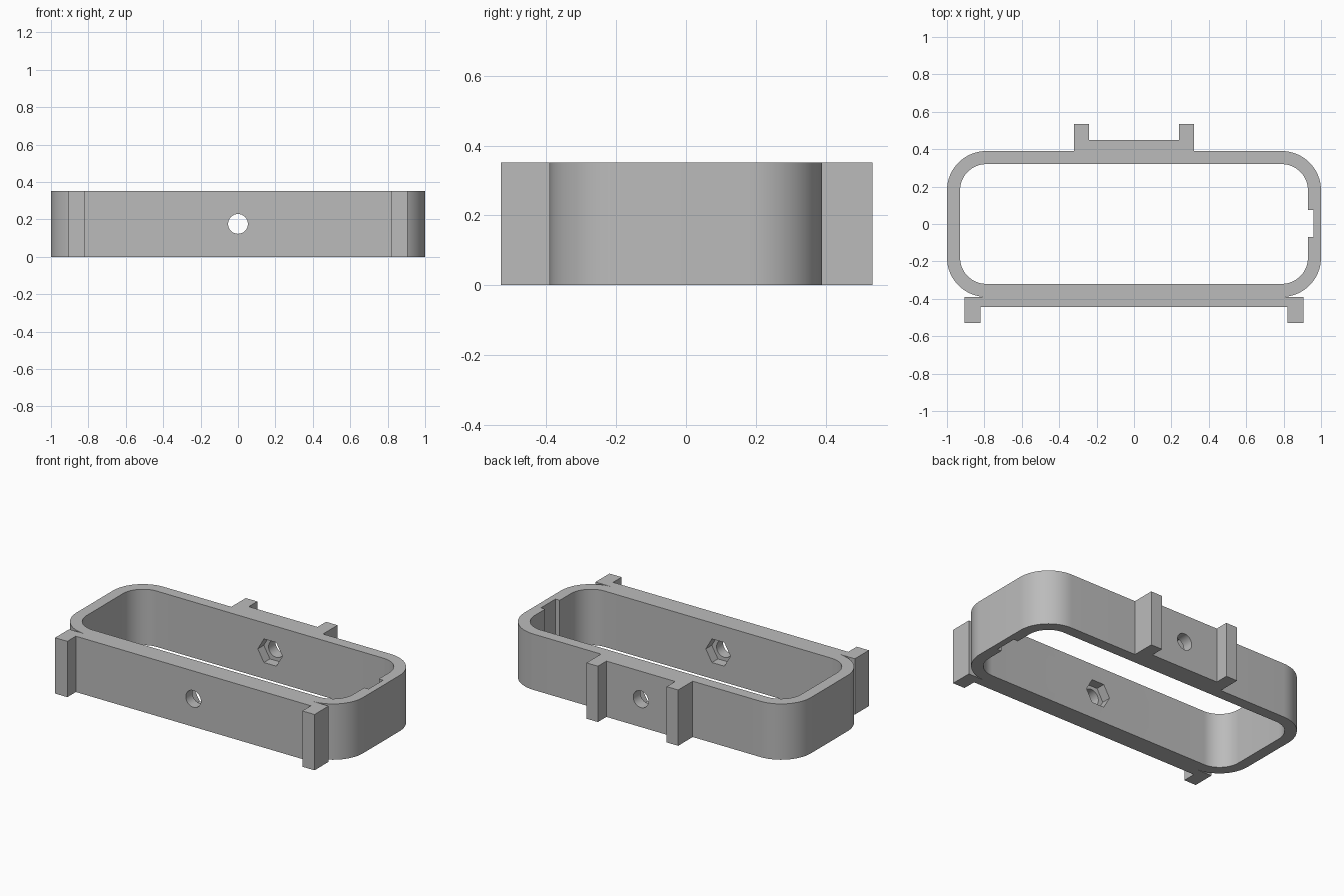
import bpy, bmesh
from math import sin, cos, pi
from mathutils import Matrix

cube = bpy.data.objects.get("Cube")
if cube:
    bpy.data.objects.remove(cube, do_unlink=True)

HEIGHT = 0.352
MID = 0.176
CX, CY = 0.79, 0.18      # corner arc centres
STEPS = 16

grey = bpy.data.materials.new("plain grey")
grey.use_nodes = True
grey.diffuse_color = (0.5, 0.5, 0.5, 1)
grey.node_tree.nodes["Principled BSDF"].inputs["Base Color"].default_value = (0.5, 0.5, 0.5, 1)


def arc(sx, sy, radius, start):
    """Quarter circle, counter-clockwise, round one corner centre."""
    angles = [start + pi / 2 * i / STEPS for i in range(STEPS + 1)]
    return [(sx * CX + radius * cos(a), sy * CY + radius * sin(a)) for a in angles]


def prism(name, outline, z0, z1):
    bm = bmesh.new()
    face = bm.faces.new([bm.verts.new((x, y, z0)) for x, y in outline])
    top = bmesh.ops.extrude_face_region(bm, geom=[face])["geom"]
    bmesh.ops.translate(bm, vec=(0, 0, z1 - z0),
                        verts=[v for v in top if isinstance(v, bmesh.types.BMVert)])
    bmesh.ops.recalc_face_normals(bm, faces=bm.faces)
    return finish(name, bm)


def rod(name, sides, radius, y0, y1, spin=0):
    """Prism lying along y at mid height."""
    bm = bmesh.new()
    bmesh.ops.create_cone(bm, cap_ends=True, segments=sides, radius1=radius,
                          radius2=radius, depth=y1 - y0)
    place = (Matrix.Translation((0, (y0 + y1) / 2, MID))
             @ Matrix.Rotation(pi / 2, 4, 'X') @ Matrix.Rotation(spin, 4, 'Z'))
    bmesh.ops.transform(bm, matrix=place, verts=bm.verts)
    return finish(name, bm)


def finish(name, bm):
    mesh = bpy.data.meshes.new(name)
    bm.to_mesh(mesh)
    bm.free()
    mesh.materials.append(grey)
    obj = bpy.data.objects.new(name, mesh)
    bpy.context.collection.objects.link(obj)
    return obj


# Outer outline: rounded frame with mounting pads and lugs front and back
back_lug = [(0.32, 0.39), (0.32, 0.535), (0.24, 0.535), (0.24, 0.45)]
front_lug = [(0.82, -0.445), (0.82, -0.53), (0.905, -0.53), (0.905, -0.39)]


def mirrored(points):
    return [(-x, y) for x, y in reversed(points)]


outline = (arc(1, 1, 0.21, 0) + back_lug + mirrored(back_lug)
           + arc(-1, 1, 0.21, pi / 2) + arc(-1, -1, 0.21, pi)
           + mirrored(front_lug) + front_lug + arc(1, -1, 0.21, 3 * pi / 2))
frame = prism("bracket_frame", outline, 0, HEIGHT)

# Inner opening, with a shallow slot in the left end wall
slot = [(0.93, -0.07), (0.96, -0.07), (0.96, 0.075), (0.93, 0.075)]
opening = (arc(1, 1, 0.14, 0) + arc(-1, 1, 0.14, pi / 2)
           + arc(-1, -1, 0.14, pi) + arc(1, -1, 0.14, 3 * pi / 2) + slot)
cutters = [
    prism("opening_cutter", opening, -0.1, HEIGHT + 0.1),
    rod("bolt_hole_cutter", 32, 0.053, -0.7, 0.7),
    rod("nut_recess_cutter", 6, 0.086, -0.38, 0.38, pi / 6),
]

bpy.context.view_layer.objects.active = frame
for cutter in cutters:
    cutter.hide_render = True
    cut = frame.modifiers.new(cutter.name, 'BOOLEAN')
    cut.operation = 'DIFFERENCE'
    cut.solver = 'EXACT'
    cut.object = cutter
    bpy.ops.object.modifier_apply(modifier=cut.name)
for cutter in cutters:
    bpy.data.objects.remove(cutter, do_unlink=True)

# Smooth the rounded corners and holes, keep edges crisp
bpy.ops.object.select_all(action='DESELECT')
frame.select_set(True)
bpy.ops.object.shade_smooth_by_angle()
